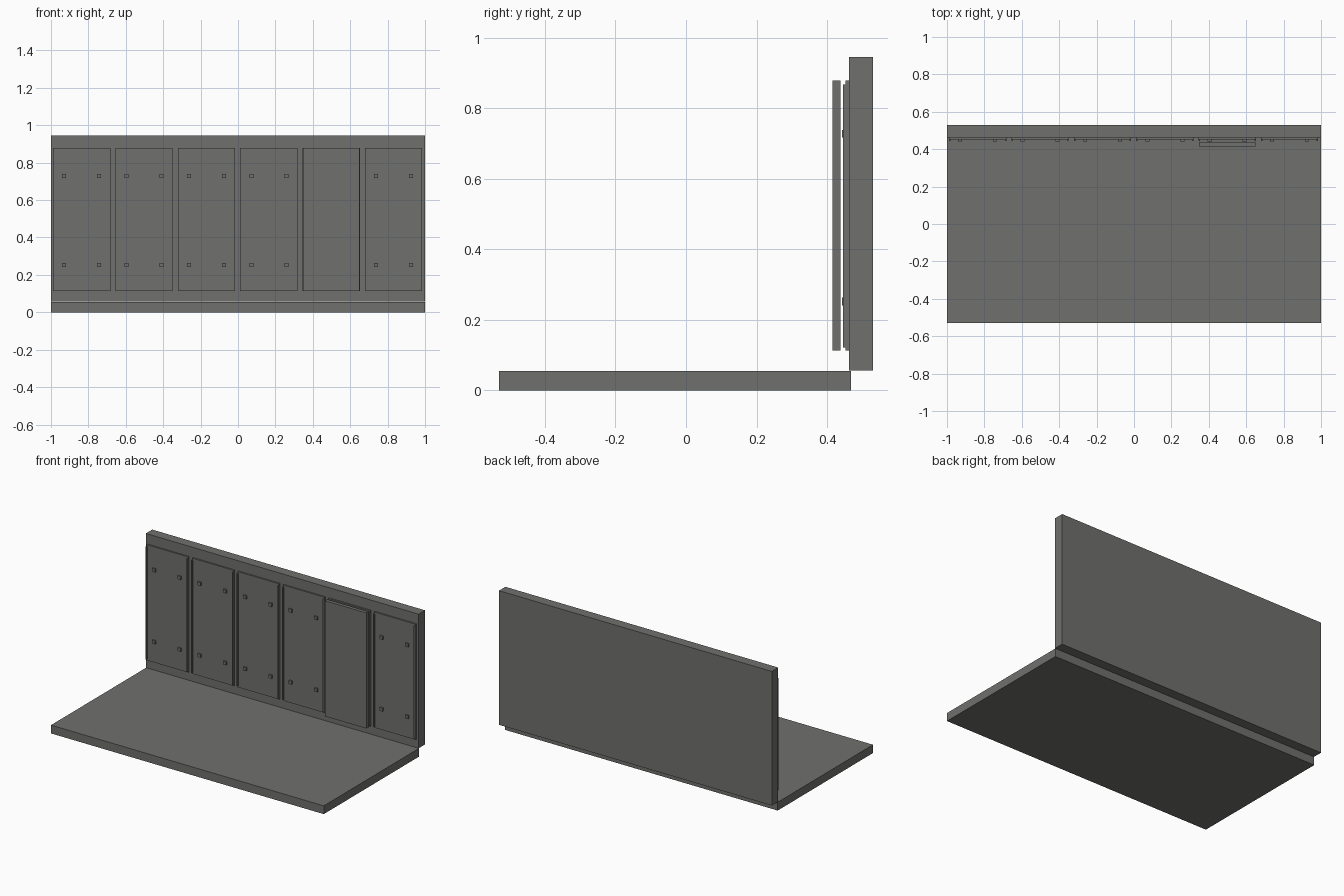
import bpy
import bmesh
from mathutils import Vector

if "Cube" in bpy.data.objects:
    bpy.data.objects.remove(bpy.data.objects["Cube"])

grey = bpy.data.materials.new("dark_grey")
grey.diffuse_color = (0.16, 0.16, 0.155, 1)
grey.use_nodes = True
grey.node_tree.nodes["Principled BSDF"].inputs["Base Color"].default_value = grey.diffuse_color


def box(name, x, y, z):
    """Box from (min, max) ranges on each axis."""
    bm = bmesh.new()
    bmesh.ops.create_cube(bm, size=1)
    lo, hi = Vector((x[0], y[0], z[0])), Vector((x[1], y[1], z[1]))
    for v in bm.verts:
        v.co = Vector([(lo[i] + hi[i]) / 2 + v.co[i] * (hi[i] - lo[i]) for i in range(3)])
    mesh = bpy.data.meshes.new(name)
    bm.to_mesh(mesh)
    bm.free()
    mesh.materials.append(grey)
    obj = bpy.data.objects.new(name, mesh)
    bpy.context.collection.objects.link(obj)


# Floor slab and back wall
box("floor", (-1, 1), (-0.53, 0.468), (0, 0.055))
box("back_wall", (-1, 1), (0.463, 0.53), (0.057, 0.946))

# Six wall panels with side rails and four mounting studs each
for i in range(6):
    cx = -0.836 + i * 0.3336
    box(f"panel_{i}", (cx - 0.153, cx + 0.153), (0.453, 0.464), (0.113, 0.879))
    for s in (-1, 1):
        rx = cx + s * 0.149
        box(f"rail_{i}", (rx - 0.004, rx + 0.004), (0.445, 0.454), (0.122, 0.868))
        for z in (0.252, 0.728):
            sx = cx + s * 0.0935
            box(f"stud_{i}", (sx - 0.011, sx + 0.011), (0.442, 0.454), (z - 0.011, z + 0.011))

# Cover plate hung in front of the fifth panel
box("cover_plate", (0.348, 0.65), (0.415, 0.438), (0.113, 0.879))
